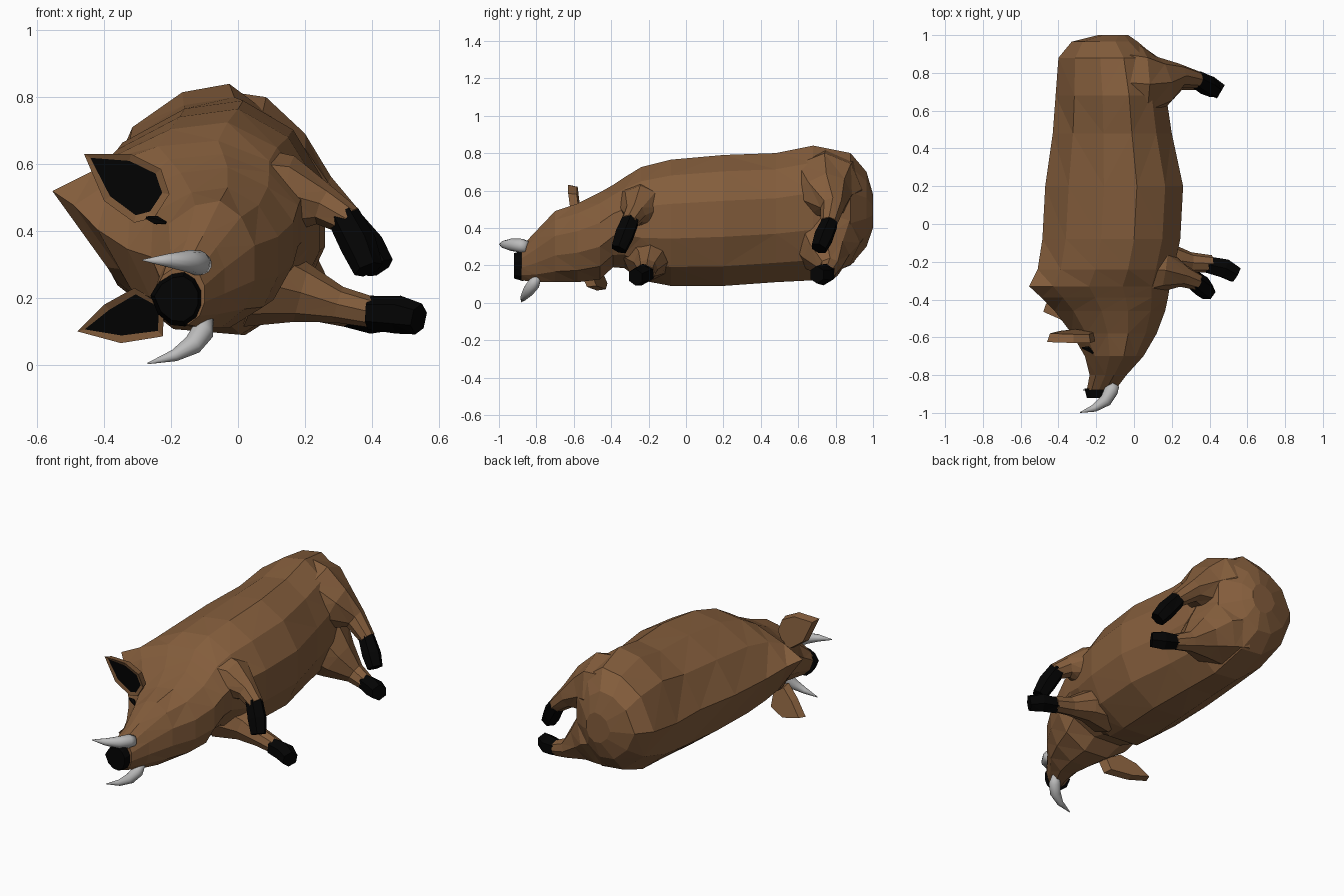
import bpy, bmesh, math
from mathutils import Vector

if "Cube" in bpy.data.objects:
    bpy.data.objects.remove(bpy.data.objects["Cube"])


def material(name, rgb):
    m = bpy.data.materials.new(name)
    m.diffuse_color = (*rgb, 1)
    m.use_nodes = True
    m.node_tree.nodes["Principled BSDF"].inputs["Base Color"].default_value = m.diffuse_color
    return m


BROWN = material("hide_brown", (0.23, 0.11, 0.045))
BLACK = material("hoof_black", (0.001, 0.001, 0.001))
IVORY = material("tusk_ivory", (0.5, 0.5, 0.5))


def finish(bm, name, mats, smooth=False):
    bmesh.ops.recalc_face_normals(bm, faces=bm.faces)
    me = bpy.data.meshes.new(name)
    bm.to_mesh(me)
    bm.free()
    for m in mats:
        me.materials.append(m)
    for p in me.polygons:
        p.use_smooth = smooth
    ob = bpy.data.objects.new(name, me)
    bpy.context.collection.objects.link(ob)
    return ob


def loft(name, rings, mat, smooth=False):
    """Skin a list of equal-length point rings and cap both ends."""
    bm = bmesh.new()
    vs = [[bm.verts.new(p) for p in r] for r in rings]
    n = len(vs[0])
    for a, b in zip(vs, vs[1:]):
        for i in range(n):
            j = (i + 1) % n
            bm.faces.new((a[i], a[j], b[j], b[i]))
    bm.faces.new(vs[0])
    bm.faces.new(vs[-1])
    if not smooth:
        bmesh.ops.triangulate(bm, faces=bm.faces)
    return finish(bm, name, [mat], smooth)


def tube(name, path, mat, sides=7, smooth=False):
    """Tube through (x, y, z, radius) points."""
    pts = [Vector(p[:3]) for p in path]
    rings = []
    for i, p in enumerate(pts):
        t = (pts[min(i + 1, len(pts) - 1)] - pts[max(i - 1, 0)]).normalized()
        u = t.cross(Vector((0, 1, 0))).normalized()
        v = t.cross(u)
        r = path[i][3]
        rings.append([p + r * (u * math.cos(a) + v * math.sin(a))
                      for a in (2 * math.pi * k / sides for k in range(sides))])
    return loft(name, rings, mat, smooth)


def section(y, x0, x1, z0, z1, spine=0.12, low=.7):
    """Egg-shaped slice: spine towards -x, belly towards +x."""
    shape = [(-1, spine), (-.66, .64), (-.15, .93), (.33, 1), (.74, .75), (1, .3),
             (1, -.25), (.8, -.7), (.35, -1), (-.2, -.95), (-low, -.56)]
    cx, cz, hx, hz = (x0 + x1) / 2, (z0 + z1) / 2, (x1 - x0) / 2, (z1 - z0) / 2
    return [(cx + u * hx, y, cz + v * hz) for u, v in shape]


# Body and head, lying on one side
loft("body_and_head", [section(*s) for s in [
    (1.0, -.19, -.03, .40, .58, 0),
    (.965, -.33, .02, .30, .70, 0),
    (.88, -.40, .12, .20, .80, 0, .75),
    (.68, -.415, .17, .12, .84, 0, .78),
    (.48, -.43, .20, .11, .80, .1, .76),
    (.20, -.47, .26, .09, .79, .12, .7),
    (-.08, -.485, .245, .09, .765, .15, .66),
    (-.24, -.51, .21, .12, .725, .25, .6),
    (-.33, -.555, .19, .185, .67, .38, .56),
    (-.39, -.49, .18, .19, .63, .3, .6),
    (-.46, -.42, .165, .125, .59, .2, .66),
    (-.58, -.33, .12, .11, .53),
    (-.70, -.26, .05, .11, .49),
    (-.80, -.235, -.04, .11, .385),
    (-.88, -.25, -.10, .12, .30)]], BROWN)

# Snout disc
loft("snout", [section(-.87, -.262, -.108, .115, .28),
               section(-.92, -.25, -.12, .13, .265)], BLACK)

# Legs
legs = {
    "front_leg_upper": [(.04, -.24, .49, .17), (.16, -.245, .51, .115),
                        (.26, -.275, .475, .06), (.335, -.305, .43, .045)],
    "front_leg_lower": [(.05, -.2, .25, .14), (.19, -.19, .215, .09),
                        (.3, -.205, .18, .055), (.41, -.21, .155, .045)],
    "back_leg_upper": [(-.06, .75, .61, .21), (.04, .74, .605, .20), (.14, .75, .565, .14),
                       (.24, .785, .51, .065), (.335, .765, .425, .045)],
    "back_leg_lower": [(-.06, .75, .36, .21), (.06, .74, .32, .19), (.15, .75, .25, .125),
                       (.25, .77, .185, .06), (.34, .755, .155, .045)],
}
for name, path in legs.items():
    tube(name, path, BROWN, 8)

# Hooves
hooves = {
    "front_hoof_upper": [(.315, -.295, .445, .05), (.36, -.33, .36, .055), (.39, -.36, .285, .045)],
    "front_hoof_lower": [(.39, -.215, .155, .05), (.48, -.235, .15, .057), (.54, -.27, .137, .047)],
    "back_hoof_upper": [(.325, .77, .43, .047), (.385, .735, .35, .055), (.425, .71, .29, .045)],
    "back_hoof_lower": [(.325, .755, .16, .047), (.40, .735, .15, .057), (.46, .70, .15, .047)],
}
for name, path in hooves.items():
    tube(name, path, BLACK, 6)

# Tusks
tube("tusk_upper", [(-.105, -.85, .30, .030), (-.12, -.88, .305, .038), (-.15, -.935, .31, .033),
                    (-.21, -.975, .312, .02), (-.285, -.998, .313, .002)], IVORY, 12, True)
tube("tusk_lower", [(-.09, -.79, .14, .018), (-.105, -.815, .10, .034), (-.135, -.845, .06, .03),
                    (-.19, -.868, .028, .018), (-.27, -.88, .004, .002)], IVORY, 12, True)


def ear(name, outline, thick):
    """Plate with an inset black inner face looking towards -y."""
    bm = bmesh.new()
    front = [bm.verts.new(p) for p in outline]
    c = sum((Vector(p) for p in outline), Vector()) / len(outline)
    back = [bm.verts.new(c + (Vector(p) - c) * .9 + Vector((0, thick, 0))) for p in outline]
    n = len(front)
    inner = bm.faces.new(front)
    bm.faces.new(back[::-1])
    for i in range(n):
        j = (i + 1) % n
        bm.faces.new((front[i], front[j], back[j], back[i]))
    bmesh.ops.recalc_face_normals(bm, faces=bm.faces)
    bmesh.ops.inset_region(bm, faces=[inner], thickness=.022, depth=-.006)
    inner.material_index = 1
    finish(bm, name, [BROWN, BLACK])


# Ears
ear("ear_upper", [(-.46, -.625, .63), (-.32, -.63, .63), (-.23, -.63, .585), (-.205, -.62, .51),
                  (-.25, -.61, .44), (-.31, -.60, .425), (-.40, -.61, .49)], .045)
ear("ear_lower", [(-.48, -.465, .10), (-.40, -.50, .18), (-.31, -.545, .23), (-.22, -.57, .18),
                  (-.225, -.53, .085), (-.35, -.475, .065)], .05)

# Eye slit
tube("eye", [(-.275, -.655, .44, .004), (-.245, -.66, .432, .014), (-.215, -.685, .425, .004)], BLACK, 5)
